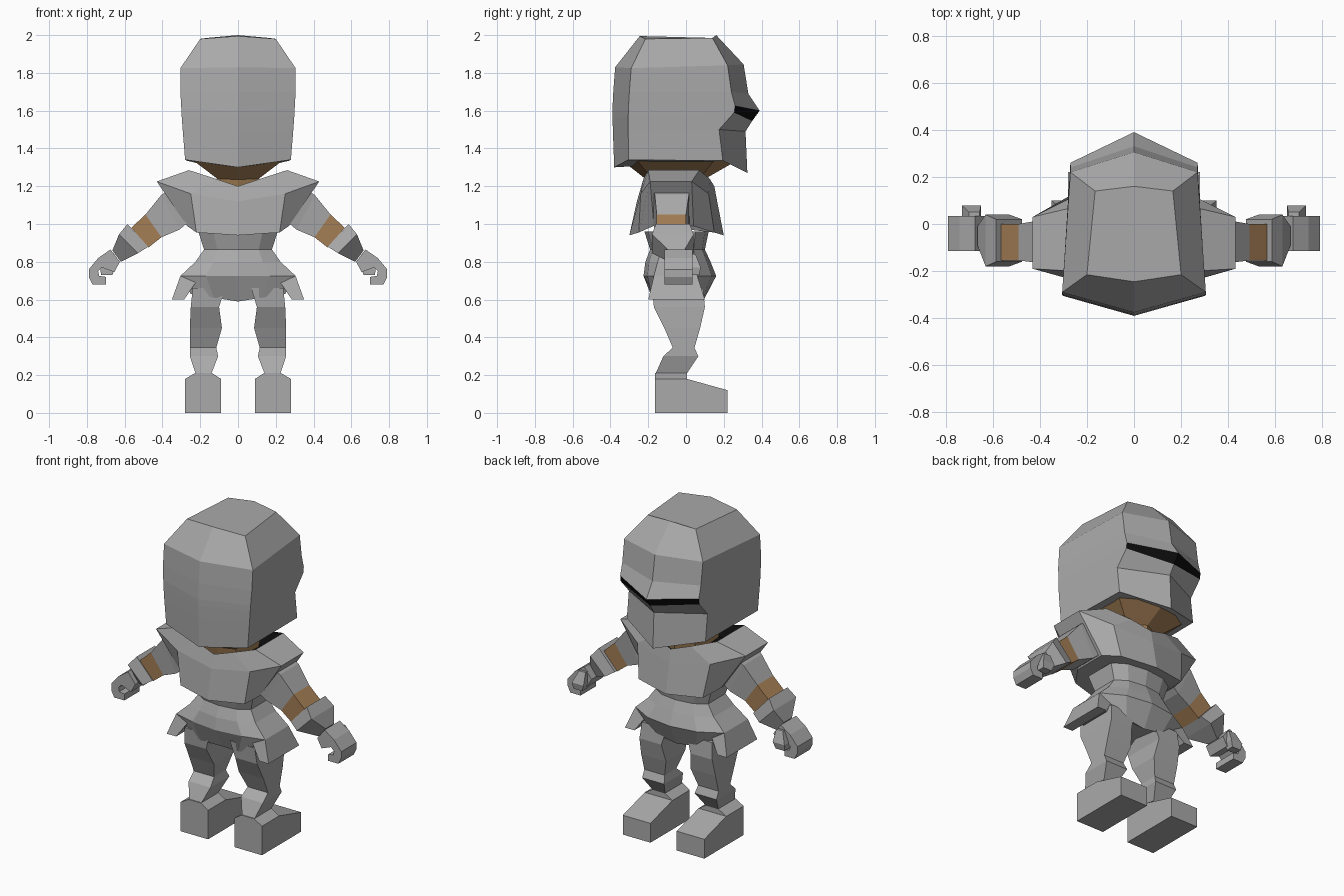
import bpy, bmesh

cube = bpy.data.objects.get("Cube")
if cube:
    bpy.data.objects.remove(cube)


def material(name, rgb):
    m = bpy.data.materials.new(name)
    m.use_nodes = True
    m.diffuse_color = (*rgb, 1)
    m.node_tree.nodes["Principled BSDF"].inputs["Base Color"].default_value = (*rgb, 1)
    return m


STEEL = material("steel grey", (0.40, 0.40, 0.40))
SKIN = material("brown skin", (0.37, 0.21, 0.09))
BLACK = material("black", (0.004, 0.004, 0.004))


def loft(name, rings, mats=(STEEL,), paint=None, caps=(True, True), closed_paint=None):
    """Skin a stack of equal rings; paint(row, centre) gives a face's material index."""
    bm = bmesh.new()
    rows = [[bm.verts.new(p) for p in r] for r in rings]
    n = len(rows[0])
    for i in range(len(rows) - 1):
        for j in range(n):
            k = (j + 1) % n
            f = bm.faces.new((rows[i][j], rows[i][k], rows[i + 1][k], rows[i + 1][j]))
            if paint:
                f.material_index = paint(i, f.calc_center_median())
    for row, on, level in ((rows[0], caps[0], -1), (rows[-1], caps[1], len(rows) - 1)):
        if on:
            f = bm.faces.new(row)
            if paint:
                f.material_index = paint(level, f.calc_center_median())
    bmesh.ops.recalc_face_normals(bm, faces=bm.faces[:])
    me = bpy.data.meshes.new(name)
    bm.to_mesh(me)
    bm.free()
    for m in mats:
        me.materials.append(m)
    ob = bpy.data.objects.new(name, me)
    bpy.context.collection.objects.link(ob)
    return ob


def full(half):
    """Complete a half ring, running from +y to -y along +x, by reflection in x."""
    return half + [(-x, y, z) for x, y, z in reversed(half) if x > 0]


def flip(rings, s):
    return [[(x * s, y, z) for x, y, z in r] for r in rings]


def box_ring(x0, x1, y0, y1, z):
    return [(x0, y0, z), (x1, y0, z), (x1, y1, z), (x0, y1, z)]


# Helmet: front centre, front side, back side, back centre, listed from the top down
helmet = [
    [(0, .16, 2.0), (.165, .14, 1.985), (.20, -.215, 1.98), (0, -.245, 1.995)],
    [(0, .305, 1.845), (.27, .22, 1.84), (.305, -.29, 1.825), (0, -.375, 1.83)],
    [(0, .33, 1.69), (.27, .24, 1.70), (.305, -.30, 1.70), (0, -.385, 1.70)],
    [(0, .39, 1.60), (.27, .26, 1.625), (.30, -.305, 1.61), (0, -.39, 1.60)],
    [(0, .35, 1.545), (.27, .255, 1.59), (.298, -.306, 1.57), (0, -.389, 1.56)],
    [(0, .315, 1.49), (.27, .175, 1.50), (.293, -.306, 1.50), (0, -.387, 1.49)],
    [(0, .325, 1.27), (.27, .195, 1.335), (.28, -.305, 1.34), (0, -.38, 1.30)],
]
# The visor slit is the fourth band, on the face side only
loft("helmet", [full(r) for r in helmet], (STEEL, BLACK),
     lambda i, c: int(i == 3 and c.y > .2))

# Head and neck under the helmet
head = [
    [(0, .26, 1.33), (.255, .16, 1.35), (.255, -.27, 1.35), (0, -.33, 1.33)],
    [(0, .12, 1.25), (.11, .07, 1.24), (.11, -.18, 1.24), (0, -.21, 1.235)],
    [(0, .10, 1.12), (.10, .05, 1.12), (.10, -.16, 1.12), (0, -.18, 1.12)],
]
loft("head_and_neck", [full(r) for r in head], (SKIN,))

# Breastplate with raised shoulders and a dark neck opening
chest = [
    [(0, .10, 1.16), (.10, .09, 1.16), (.20, .04, 1.18), (.20, -.17, 1.18), (.10, -.18, 1.16), (0, -.19, 1.16)],
    [(0, .15, 1.20), (.12, .125, 1.24), (.26, .07, 1.285), (.26, -.20, 1.285), (.12, -.225, 1.24), (0, -.235, 1.20)],
    [(0, .165, 1.12), (.25, .12, 1.16), (.43, .03, 1.225), (.43, -.19, 1.225), (.25, -.24, 1.16), (0, -.26, 1.12)],
    [(0, .20, .94), (.22, .15, .955), (.27, .04, .99), (.27, -.17, .99), (.22, -.25, .955), (0, -.30, .94)],
]
loft("breastplate", [full(r) for r in chest], (STEEL, BLACK), lambda i, c: int(i < 1))

# Waist, flaring belt and hips
waist = [
    [(0, .12, .96), (.13, .10, .96), (.21, .05, .96), (.21, -.15, .96), (.13, -.20, .96), (0, -.22, .96)],
    [(0, .10, .865), (.11, .085, .865), (.18, .04, .865), (.18, -.13, .865), (.11, -.175, .865), (0, -.19, .865)],
    [(0, .13, .80), (.13, .11, .80), (.225, .05, .80), (.225, -.15, .80), (.13, -.195, .80), (0, -.215, .80)],
    [(0, .16, .725), (.17, .135, .725), (.305, .06, .725), (.305, -.17, .725), (.17, -.205, .725), (0, -.225, .725)],
    [(0, .09, .59), (.13, .09, .61), (.25, .05, .63), (.25, -.15, .63), (.13, -.18, .61), (0, -.14, .59)],
]
loft("waist_and_belt", [full(r) for r in waist])

# Leg sections: inner x, outer x, back y, front y, height
LEG = [(.07, .24, -.18, .09, .66), (.10, .25, -.17, .10, .56), (.085, .255, -.115, .075, .45),
       (.115, .255, -.07, .045, .345), (.105, .255, -.12, .065, .30), (.14, .225, -.16, .005, .21),
       (.14, .225, -.16, .005, .17)]

# Arm sections along the limb: upper point, lower point (x, z), back y, front y
UPPER = [((.33, 1.20), (.25, 1.02), -.18, .02), ((.405, 1.155), (.31, .97), -.165, .015),
         ((.49, 1.05), (.405, .93), -.155, 0), ((.565, .98), (.475, .875), -.155, 0)]
FOREARM = [((.585, 1.0), (.475, .88), -.16, .02), ((.63, .945), (.53, .845), -.18, .04),
           ((.665, .86), (.62, .80), -.09, -.01)]
# Curled hand outline (x, z)
HAND = [(.625, .80), (.675, .865), (.74, .82), (.79, .76), (.79, .72), (.77, .68), (.70, .68),
        (.70, .72), (.735, .725), (.74, .75), (.72, .77), (.655, .745)]


def limb(sections):
    return [[(a[0], y0, a[1]), (a[0], y1, a[1]), (b[0], y1, b[1]), (b[0], y0, b[1])]
            for a, b, y0, y1 in sections]


for side, s in (("left", 1), ("right", -1)):
    # Hip flap
    loft(side + "_hip_flap", flip([
        box_ring(.16, .225, -.15, .05, .80), box_ring(.20, .305, -.17, .06, .725),
        box_ring(.285, .35, -.20, .10, .60)], s))
    # Leg and boot
    loft(side + "_leg", flip([box_ring(*r) for r in LEG], s))
    boot = [(-.165, 0), (.22, 0), (.22, .12), (.005, .18), (-.165, .18)]
    loft(side + "_boot", flip([[(x, y, z) for y, z in boot] for x in (.09, .28)], s))
    # Ankle collar between leg and boot
    loft(side + "_ankle", flip([box_ring(.09, .28, -.165, .005, .18),
                                box_ring(.14, .225, -.165, .005, .212)], s))
    # Upper arm with the bare band above the elbow
    loft(side + "_upper_arm", flip(limb(UPPER), s), (STEEL, SKIN), lambda i, c: int(i == 2))
    # Flared forearm guard
    loft(side + "_forearm", flip(limb(FOREARM), s))
    # Hand and thumb
    loft(side + "_hand", flip([[(x, y, z) for x, z in HAND] for y in (-.115, .035)], s))
    loft(side + "_thumb", flip([box_ring(.665, .725, .02, .07, .73),
                                box_ring(.65, .73, .02, .078, .77),
                                box_ring(.655, .70, .02, .05, .84)], s))
